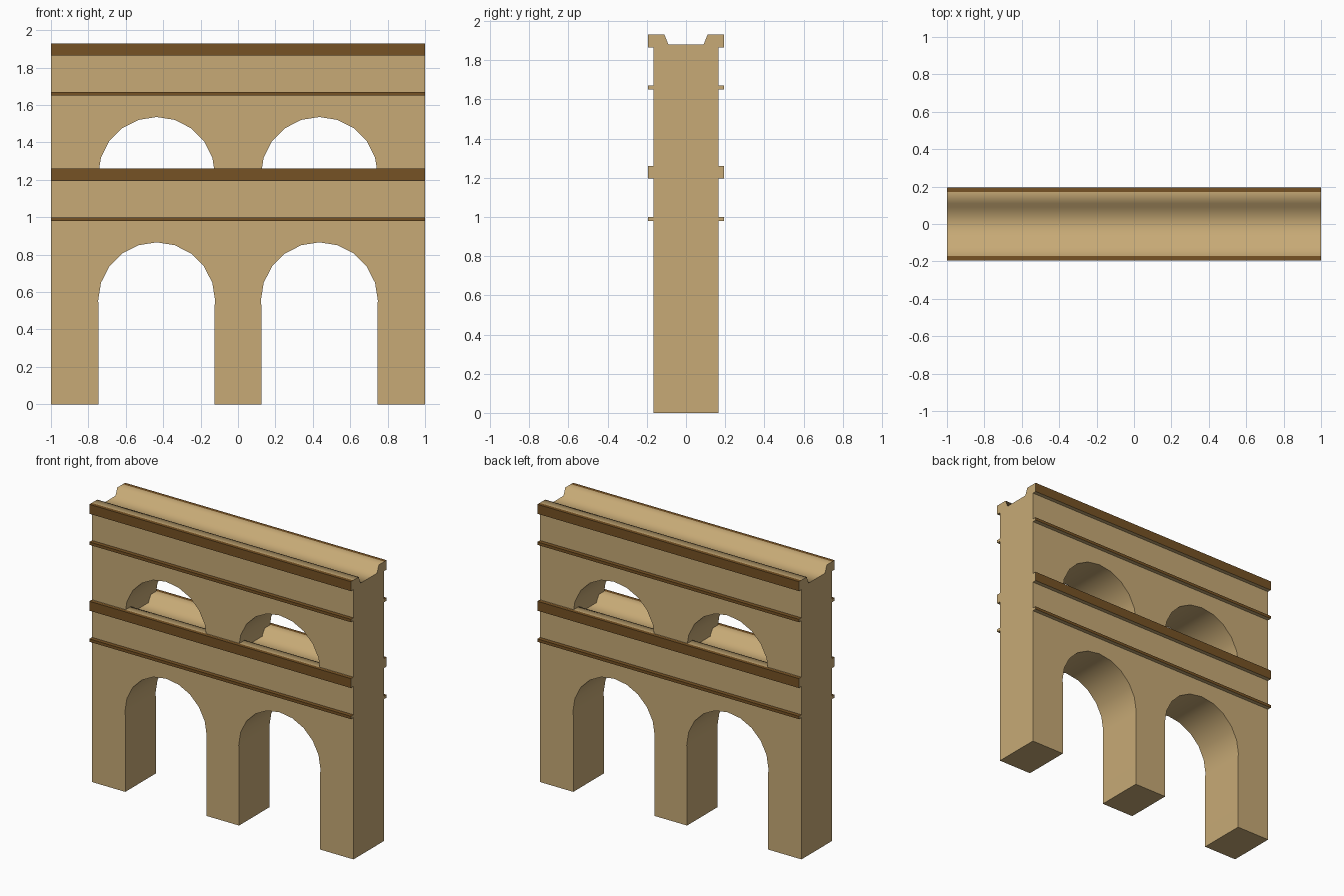
import bpy
import bmesh
import math
from mathutils import Vector

cube = bpy.data.objects.get("Cube")
if cube:
    bpy.data.objects.remove(cube, do_unlink=True)


def material(name, rgb):
    mat = bpy.data.materials.new(name)
    mat.use_nodes = True
    mat.diffuse_color = (*rgb, 1)
    mat.node_tree.nodes["Principled BSDF"].inputs["Base Color"].default_value = (*rgb, 1)
    return mat


STONE = material("sandstone", (0.57, 0.40, 0.18))
TRIM = material("brown trim", (0.18, 0.085, 0.018))

WALL_Y, TRIM_Y, HALF_LENGTH = 0.167, 0.195, 1.0
TIER_STEP = 0.67
ARCH_X, ARCH_Z, ARCH_R, JAMB = 0.435, 0.553, 0.313, 0.31


def extrude(name, points, direction, smooth_angle):
    """Extrude a closed outline and paint the outward and upward trim faces."""
    bm = bmesh.new()
    face = bm.faces.new([bm.verts.new(p) for p in points])
    result = bmesh.ops.extrude_face_region(bm, geom=[face])
    new_verts = [v for v in result["geom"] if isinstance(v, bmesh.types.BMVert)]
    bmesh.ops.translate(bm, verts=new_verts, vec=Vector(direction))
    bmesh.ops.recalc_face_normals(bm, faces=bm.faces)
    for f in bm.faces:
        outside = abs(f.calc_center_median().y) > WALL_Y + 0.002
        f.material_index = int(outside and abs(f.normal.x) < 0.5 and f.normal.z > -0.5)
    mesh = bpy.data.meshes.new(name)
    bm.to_mesh(mesh)
    bm.free()
    mesh.materials.append(STONE)
    mesh.materials.append(TRIM)
    obj = bpy.data.objects.new(name, mesh)
    bpy.context.collection.objects.link(obj)
    bpy.ops.object.select_all(action="DESELECT")
    obj.select_set(True)
    bpy.context.view_layer.objects.active = obj
    bpy.ops.object.shade_smooth_by_angle(angle=math.radians(smooth_angle))
    return obj


def arch_outline(cx, bottom, lift):
    """Opening from its left foot, over the arch, to its right foot."""
    pts = [(cx - JAMB, bottom)]
    if bottom < ARCH_Z + lift - 0.03:
        pts.append((cx - JAMB, ARCH_Z + lift - 0.025))
    for i in range(11):
        a = math.pi * (1 - i / 10)
        pts.append((cx + ARCH_R * math.cos(a), ARCH_Z + lift + ARCH_R * math.sin(a)))
    if bottom < ARCH_Z + lift - 0.03:
        pts.append((cx + JAMB, ARCH_Z + lift - 0.025))
    pts.append((cx + JAMB, bottom))
    return pts


def section_along_x(name, section, smooth_angle):
    pts = [(-HALF_LENGTH, y, z) for y, z in section]
    return extrude(name, pts, (2 * HALF_LENGTH, 0, 0), smooth_angle)


def build_tier(label, lift, bottom):
    # Arched wall with three piers
    outline = [(-HALF_LENGTH, bottom)]
    for cx in (-ARCH_X, ARCH_X):
        outline += arch_outline(cx, bottom, lift)
    top = 1.195 + lift
    outline += [(HALF_LENGTH, bottom), (HALF_LENGTH, top), (-HALF_LENGTH, top)]
    extrude(label + "_arched_wall", [(x, -WALL_Y, z) for x, z in outline],
            (0, 2 * WALL_Y, 0), 30)

    # Cornice with the water channel sunk into its top
    half = [(TRIM_Y, 1.195), (TRIM_Y, 1.26), (0.17, 1.26), (0.11, 1.26), (0.09, 1.21)]
    section = half + [(-y, z) for y, z in reversed(half)]
    section_along_x(label + "_channel_cornice", [(y, z + lift) for y, z in section], 75)

    # Thin string course on both faces
    for side, word in ((-1, "front"), (1, "back")):
        lo, hi = 0.98 + lift, 1.0 + lift
        inner, outer = side * WALL_Y, side * TRIM_Y
        section_along_x(label + "_" + word + "_string_course",
                        [(inner, lo), (outer, lo), (outer, hi), (inner, hi)], 30)


build_tier("lower", 0, 0)
build_tier("upper", TIER_STEP, 1.2)
